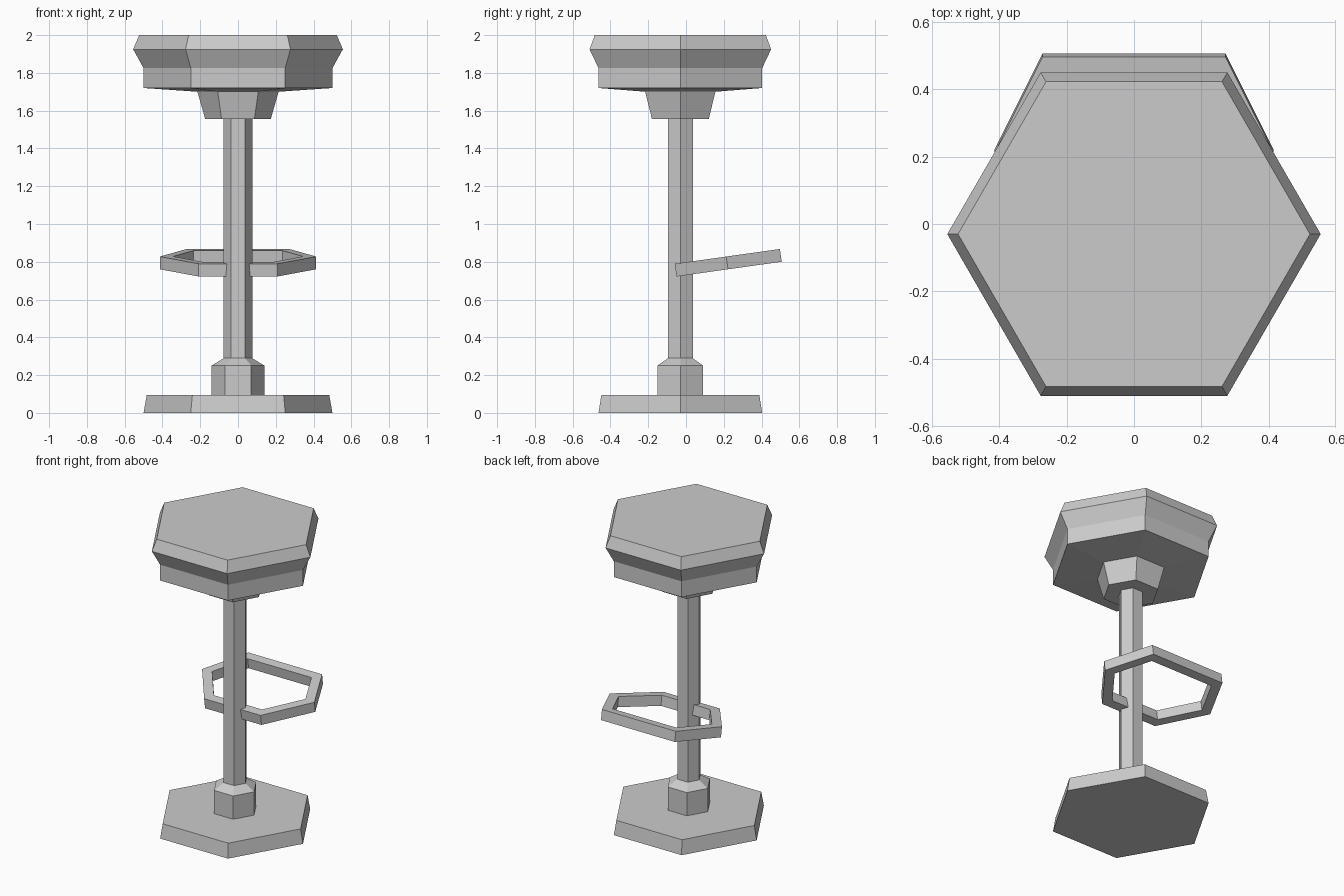
import bpy, bmesh
from math import cos, sin, pi, radians
from mathutils import Matrix, Vector

if "Cube" in bpy.data.objects:
    bpy.data.objects.remove(bpy.data.objects["Cube"])

AXIS_Y = -0.03   # the column stands slightly in front of the model centre


def finish(bm, name):
    bmesh.ops.recalc_face_normals(bm, faces=bm.faces)
    mesh = bpy.data.meshes.new(name)
    bm.to_mesh(mesh)
    bm.free()
    obj = bpy.data.objects.new(name, mesh)
    bpy.context.collection.objects.link(obj)
    return obj


def bridge(bm, a, b):
    n = len(a)
    for i in range(n):
        j = (i + 1) % n
        bm.faces.new((a[i], a[j], b[j], b[i]))


def hex_lathe(name, profile, sides=6):
    """Six-sided solid of revolution from (radius, z) pairs, bottom to top."""
    bm = bmesh.new()
    rings = [[bm.verts.new((r * cos(2 * pi * i / sides),
                            AXIS_Y + r * sin(2 * pi * i / sides), z))
              for i in range(sides)] for r, z in profile]
    for a, b in zip(rings, rings[1:]):
        bridge(bm, a, b)
    bm.faces.new(rings[0])
    bm.faces.new(rings[-1])
    return finish(bm, name)


def hex_frame(name, outer, inner, height, matrix):
    """Closed mitred frame from half outlines (front to back, x > 0)."""
    bm = bmesh.new()

    def loop(half, z):
        pts = half + [(-x, y) for x, y in reversed(half)]
        return [bm.verts.new(matrix @ Vector((x, y, z))) for x, y in pts]

    loops = [loop(outer, 0), loop(outer, height), loop(inner, height), loop(inner, 0)]
    for k in range(4):
        bridge(bm, loops[k], loops[(k + 1) % 4])
    return finish(bm, name)


# Floor plate, collar and column
hex_lathe("base", [(0.50, 0.0), (0.483, 0.095)])
hex_lathe("base_collar", [(0.14, 0.09), (0.14, 0.25), (0.075, 0.29)])
hex_lathe("column", [(0.076, 0.09), (0.076, 1.60)])

# Seat support and cushion
hex_lathe("seat_hub", [(0.174, 1.557), (0.216, 1.705)])
hex_lathe("seat", [(0.21, 1.70), (0.50, 1.72), (0.50, 1.825),
                   (0.555, 1.925), (0.523, 2.0)])

# Tilted footrest passing through the column
tilt = Matrix.Translation((0, -0.05, 0.722)) @ Matrix.Rotation(radians(8), 4, 'X')
hex_frame("footrest",
          [(0.208, 0.0), (0.414, 0.275), (0.272, 0.562)],
          [(0.178, 0.06), (0.344, 0.281), (0.235, 0.502)],
          0.068, tilt)
